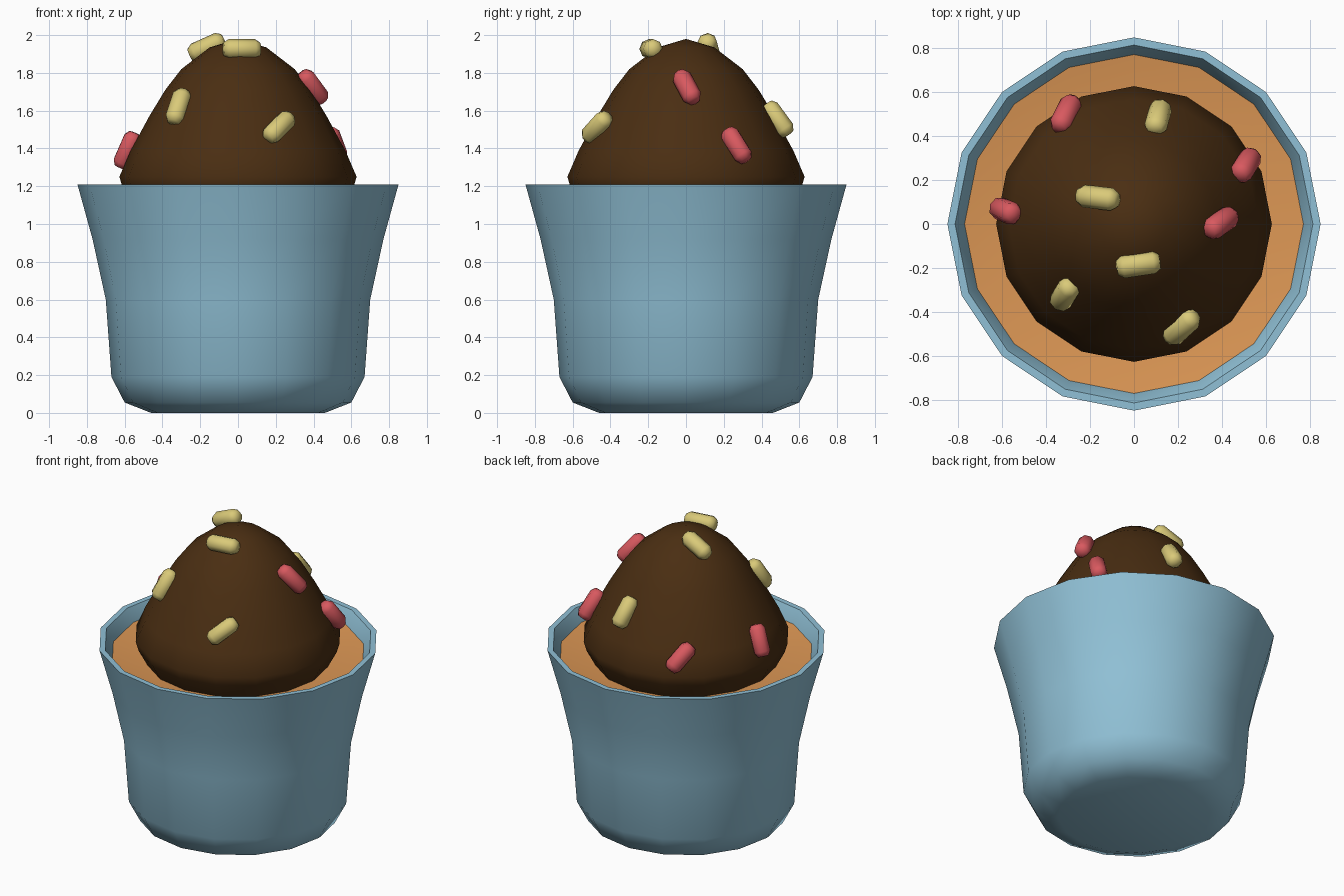
import bpy, bmesh, math
from mathutils import Vector

if "Cube" in bpy.data.objects:
    bpy.data.objects.remove(bpy.data.objects["Cube"])


def material(name, rgb):
    m = bpy.data.materials.new(name)
    m.diffuse_color = (*rgb, 1)
    m.use_nodes = True
    m.node_tree.nodes["Principled BSDF"].inputs["Base Color"].default_value = m.diffuse_color
    return m


BLUE = material("cup blue", (0.28, 0.53, 0.67))
ORANGE = material("cake orange", (0.72, 0.31, 0.09))
BROWN = material("chocolate brown", (0.068, 0.027, 0.006))
YELLOW = material("sprinkle yellow", (0.70, 0.59, 0.19))
RED = material("sprinkle red", (0.69, 0.10, 0.115))


def lathe(name, profile, sides, mat, angle):
    """Revolve (radius, z) points round z; radius 0 makes a pole."""
    bm = bmesh.new()
    rings = []
    for r, z in profile:
        if r == 0:
            rings.append([bm.verts.new((0, 0, z))] * sides)
        else:
            rings.append([bm.verts.new((r * math.cos(2 * math.pi * i / sides),
                                        r * math.sin(2 * math.pi * i / sides), z))
                          for i in range(sides)])
    for a, b in zip(rings, rings[1:]):
        for i in range(sides):
            j = (i + 1) % sides
            bm.faces.new(list(dict.fromkeys((a[i], a[j], b[j], b[i]))))
    me = bpy.data.meshes.new(name)
    bm.to_mesh(me)
    bm.free()
    me.materials.append(mat)
    ob = bpy.data.objects.new(name, me)
    bpy.context.collection.objects.link(ob)
    bpy.ops.object.select_all(action='DESELECT')
    ob.select_set(True)
    bpy.context.view_layer.objects.active = ob
    bpy.ops.object.shade_smooth_by_angle(angle=math.radians(angle))
    return ob


# Cup: closed base, flared wall, narrow lip and short inner wall
lathe("cup", [(0, 0), (0.46, 0.0), (0.60, 0.055), (0.67, 0.19), (0.70, 0.60),
              (0.77, 0.92), (0.85, 1.21), (0.815, 1.21), (0.77, 1.12), (0.76, 1.06)],
      16, BLUE, 50)

# Cake surface inside the rim, dished slightly under the topping
lathe("cake_filling", [(0.772, 1.125), (0.55, 1.09), (0, 1.08)][::-1], 16, ORANGE, 50).data.flip_normals()
bpy.data.objects["cake_filling"].data.flip_normals()
for p in [bpy.data.objects["cake_filling"].data]:
    if p.polygons[0].normal.z < 0:
        p.flip_normals()

# Chocolate topping dome
lathe("chocolate_topping", [(0.55, 1.08), (0.61, 1.19), (0.628, 1.25), (0.57, 1.385),
                            (0.47, 1.57), (0.385, 1.71), (0.30, 1.82), (0.15, 1.935), (0, 1.98)],
      16, BROWN, 60)

# Sprinkles: (material, centre, long axis)
sprinkles = [
    (YELLOW, (-0.165, 0.12, 1.935), (1, -0.12, 0.45)),
    (YELLOW, (0.11, 0.485, 1.555), (0.03, 0.11, -0.15)),
    (YELLOW, (0.02, -0.185, 1.927), (1, 0.15, 0)),
    (YELLOW, (-0.315, -0.32, 1.62), (0.05, 0.08, 0.15)),
    (YELLOW, (0.217, -0.47, 1.512), (0.1, 0.09, 0.1)),
    (RED, (-0.31, 0.50, 1.37), (0.05, 0.1, -0.1)),
    (RED, (0.51, 0.268, 1.417), (0.06, 0.1, -0.16)),
    (RED, (0.395, 0.005, 1.725), (0.11, 0.08, -0.15)),
    (RED, (-0.585, 0.06, 1.39), (0.07, -0.03, 0.16)),
]
pill = [(0, -0.102), (0.034, -0.098), (0.052, -0.07), (0.052, 0.07), (0.034, 0.098), (0, 0.102)]
for i, (mat, centre, axis) in enumerate(sprinkles):
    ob = lathe(f"sprinkle_{i + 1}", pill, 8, mat, 60)
    ob.location = centre
    ob.rotation_euler = Vector(axis).to_track_quat('Z', 'Y').to_euler()
